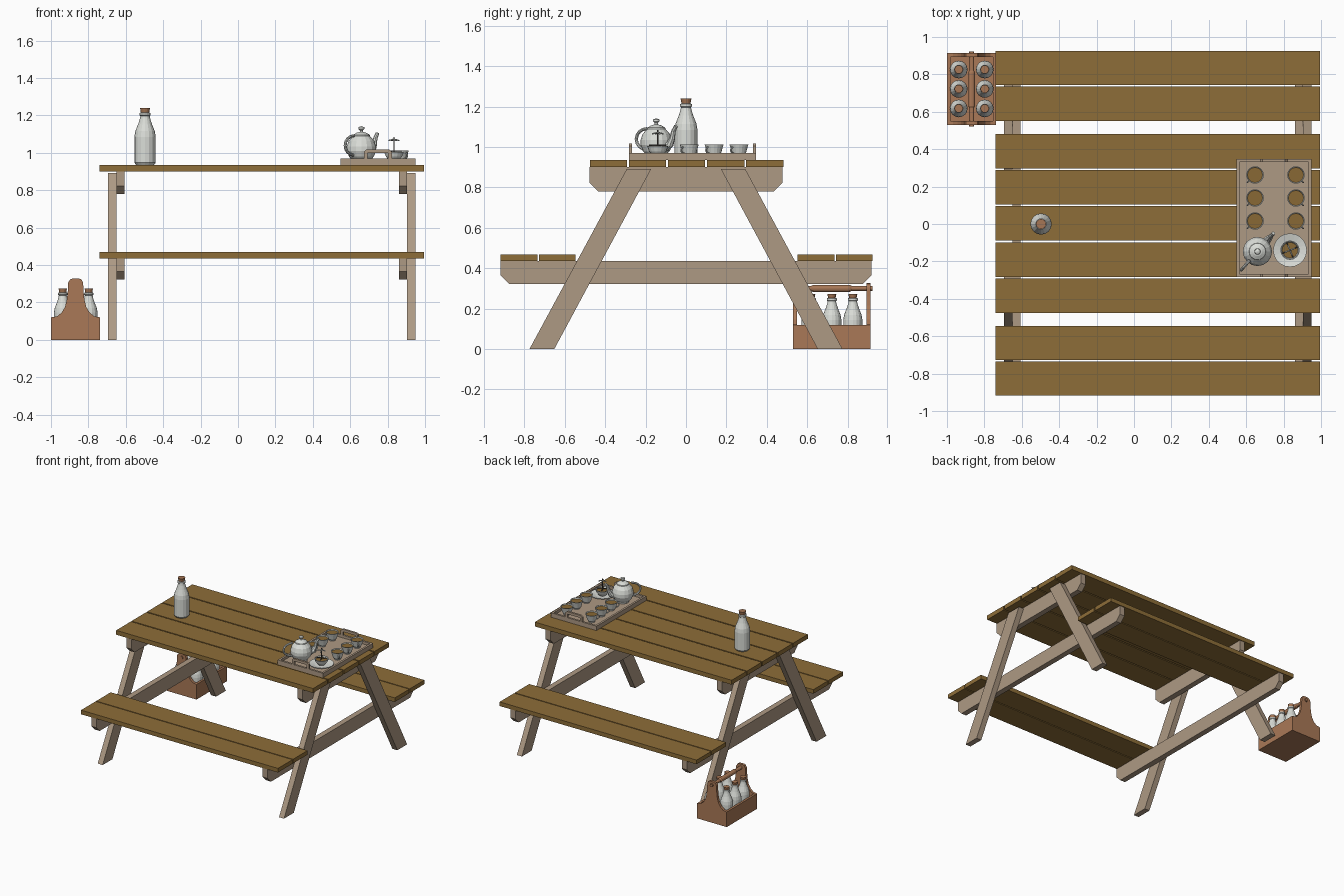
import bpy, bmesh, math
from mathutils import Vector, Matrix

cube = bpy.data.objects.get("Cube")
if cube:
    bpy.data.objects.remove(cube, do_unlink=True)


def material(name, r, g, b):
    m = bpy.data.materials.new(name)
    m.use_nodes = True
    m.diffuse_color = (r, g, b, 1)
    m.node_tree.nodes["Principled BSDF"].inputs["Base Color"].default_value = (r, g, b, 1)
    return m


PLANK = material("golden brown wood", 0.27, 0.155, 0.04)
FRAME = material("pale weathered wood", 0.42, 0.32, 0.23)
CRATE = material("reddish crate wood", 0.40, 0.19, 0.095)
CORK = material("cork", 0.38, 0.18, 0.09)
CHINA = material("milky white", 0.70, 0.72, 0.68)
TEA = material("tea", 0.25, 0.14, 0.035)
METAL = material("dark metal", 0.10, 0.09, 0.08)


def finish(name, bm, mat, loc=(0, 0, 0), scale=1):
    bmesh.ops.recalc_face_normals(bm, faces=bm.faces)
    me = bpy.data.meshes.new(name)
    bm.to_mesh(me)
    bm.free()
    me.materials.append(mat)
    ob = bpy.data.objects.new(name, me)
    ob.location = loc
    ob.scale = (scale,) * 3
    bpy.context.collection.objects.link(ob)
    return ob


def box(name, x, y, z, mat):
    bm = bmesh.new()
    bmesh.ops.create_cube(bm, size=1)
    for v in bm.verts:
        v.co = [lo + (c + 0.5) * (hi - lo) for c, (lo, hi) in zip(v.co, (x, y, z))]
    return finish(name, bm, mat)


def prism(name, outline, axis, lo, hi, mat):
    """Extrude an outline of (across, height) points along the x or y axis."""
    bm = bmesh.new()
    place = (lambda a, z: (lo, a, z)) if axis == "x" else (lambda a, z: (a, lo, z))
    face = bm.faces.new([bm.verts.new(place(a, z)) for a, z in outline])
    out = bmesh.ops.extrude_face_region(bm, geom=[face])["geom"]
    shift = Vector((hi - lo, 0, 0) if axis == "x" else (0, hi - lo, 0))
    bmesh.ops.translate(bm, vec=shift, verts=[g for g in out if isinstance(g, bmesh.types.BMVert)])
    return finish(name, bm, mat)


def lathe(name, profile, loc, mat, scale=1, sides=16):
    """Spin a profile of (radius, height) points round the z axis."""
    bm = bmesh.new()
    verts = [bm.verts.new((r, 0, z)) for r, z in profile]
    edges = [bm.edges.new(p) for p in zip(verts, verts[1:])]
    bmesh.ops.spin(bm, geom=verts + edges, axis=(0, 0, 1), cent=(0, 0, 0),
                   angle=math.tau, steps=sides)
    bmesh.ops.remove_doubles(bm, verts=bm.verts, dist=0.0001)
    return finish(name, bm, mat, loc, scale)


def tube(name, path, radii, loc, turn, mat, sides=8):
    """Sweep a ring along a path of (outward, height) points in a turned upright plane."""
    bm = bmesh.new()
    pts = [Vector((a, 0, z)) for a, z in path]
    rings = []
    for i, p in enumerate(pts):
        d = (pts[min(i + 1, len(pts) - 1)] - pts[max(i - 1, 0)]).normalized()
        side = Vector((0, 1, 0))
        up = d.cross(side)
        r = radii[i] if isinstance(radii, tuple) else radii
        rings.append([bm.verts.new(p + r * (math.cos(t) * side + math.sin(t) * up))
                      for t in (math.tau * k / sides for k in range(sides))])
    for a, b in zip(rings, rings[1:]):
        for k in range(sides):
            n = (k + 1) % sides
            bm.faces.new((a[k], a[n], b[n], b[k]))
    bm.faces.new(rings[0])
    bm.faces.new(rings[-1])
    bmesh.ops.rotate(bm, verts=bm.verts, matrix=Matrix.Rotation(turn, 3, "Z"))
    return finish(name, bm, mat, loc)


# Table top and bench planks
SPAN = (-0.74, 0.995)
for i in range(5):
    c = 0.003 + (i - 2) * 0.1935
    box("table_plank", SPAN, (c - 0.092, c + 0.092), (0.9, 0.935), PLANK)
for s in (-1, 1):
    for c in (0.64, 0.83):
        y = s * c + 0.003
        box("bench_plank", SPAN, (y - 0.091, y + 0.091), (0.435, 0.468), PLANK)


# Cross beams with clipped lower corners, and splayed legs
def beam(name, half, z0, z1, x0):
    c = 0.042
    prism(name, [(-half, z1), (-half, z0 + c), (-half + c, z0), (half - c, z0),
                 (half, z0 + c), (half, z1)], "x", x0, x0 + 0.044, FRAME)


for leg_x, beam_x in ((-0.694, -0.65), (0.904, 0.86)):
    beam("table_beam", 0.477, 0.78, 0.9, beam_x)
    beam("bench_beam", 0.918, 0.322, 0.435, beam_x)
    for s in (-1, 1):
        prism("leg", [(s * 0.775, 0), (s * 0.652, 0), (s * 0.172, 0.892), (s * 0.293, 0.892)],
              "x", leg_x, leg_x + 0.044, FRAME)


# Corked bottles
def bottle(x, y, z, scale):
    lathe("bottle", [(0, 0), (0.048, 0), (0.057, 0.012), (0.057, 0.15), (0.052, 0.18),
                     (0.036, 0.22), (0.027, 0.25), (0.025, 0.262), (0.03, 0.266),
                     (0.03, 0.278), (0.024, 0.28), (0, 0.28)], (x, y, z), CHINA, scale)
    lathe("bottle_cork", [(0, 0.279), (0.022, 0.279), (0.027, 0.305), (0, 0.305)],
          (x, y, z), CORK, scale)


bottle(-0.497, 0, 0.935, 1)

# Bottle crate with shaped ends and a round handle
CX = -0.868
half_end = [(0.131, 0), (0.131, 0.12), (0.1, 0.125), (0.075, 0.145), (0.057, 0.175),
            (0.047, 0.215), (0.042, 0.26), (0.04, 0.305), (0.03, 0.323), (0.015, 0.328)]
end = [(CX + a, z) for a, z in half_end] + [(CX - a, z) for a, z in reversed(half_end)]
for y in (0.53, 0.894):
    prism("crate_end", end, "y", y, y + 0.02, CRATE)
for s in (-1, 1):
    x = CX + s * 0.122
    box("crate_side", (x - 0.009, x + 0.009), (0.55, 0.894), (0, 0.12), CRATE)
box("crate_floor", (CX - 0.113, CX + 0.113), (0.55, 0.894), (0, 0.02), CRATE)
tube("crate_handle", [(0.522, 0), (0.62, 0), (0.63, 0), (0.81, 0), (0.82, 0), (0.923, 0)],
     (0.013, 0.013, 0.018, 0.018, 0.013, 0.013), (CX, 0, 0.3), math.pi / 2, CRATE, 12)
for x in (-0.937, -0.798):
    for y in (0.618, 0.722, 0.826):
        bottle(x, y, 0.02, 0.83)

# Serving tray with raised grips at both ends
X0, X1, Y0, Y1, Z0 = 0.547, 0.948, -0.283, 0.347, 0.935
W = 0.016
box("tray_floor", (X0, X1), (Y0, Y1), (Z0, Z0 + 0.014), FRAME)
for x in (X0, X1 - W):
    box("tray_side", (x, x + W), (Y0, Y1), (Z0 + 0.014, 0.97), FRAME)
MX = (X0 + X1) / 2
grip = [(0.075, 0.97), (0.075, 1.005), (0.06, 1.018), (-0.06, 1.018), (-0.075, 1.005),
        (-0.075, 0.97), (-0.055, 0.97), (-0.055, 0.998), (0.055, 0.998), (0.055, 0.97)]
for y in (Y0, Y1 - W):
    box("tray_end", (X0 + W, X1 - W), (y, y + W), (Z0 + 0.014, 0.97), FRAME)
    prism("tray_grip", [(MX + a, z) for a, z in grip], "y", y, y + W, FRAME)
ZT = Z0 + 0.014


# Teacups with handles, filled with tea
def loop(r, height, start, tall):
    """Half-round handle path bulging outward."""
    return [(start + r * math.sin(t), height + tall * math.cos(t))
            for t in (math.pi * k / 8 for k in range(9))]


for x, turn in ((0.647, 3.9), (0.866, -0.8)):
    for y in (0.016, 0.139, 0.262):
        at = (x, y, ZT)
        lathe("teacup", [(0, 0), (0.024, 0), (0.024, 0.006), (0.034, 0.018), (0.04, 0.04),
                         (0.047, 0.064), (0.043, 0.064), (0.038, 0.048), (0, 0.046)], at, CHINA)
        lathe("cup_tea", [(0, 0.056), (0.0405, 0.056), (0.039, 0.05), (0, 0.05)], at, TEA)
        tube("cup_handle", loop(0.02, 0.036, 0.036, 0.016), 0.004, at, turn, CHINA, 6)

# Teapot with lid, spout and handle
POT = (0.66, -0.147, ZT)
lathe("teapot_body", [(0, 0), (0.045, 0), (0.047, 0.01), (0.066, 0.03), (0.078, 0.06),
                      (0.078, 0.085), (0.068, 0.115), (0.048, 0.138), (0.04, 0.142),
                      (0, 0.142)], POT, CHINA)
lathe("teapot_lid", [(0, 0.14), (0.046, 0.14), (0.044, 0.147), (0.025, 0.158), (0.009, 0.163),
                     (0.008, 0.17), (0.016, 0.178), (0.015, 0.188), (0, 0.193)], POT, CHINA)
tube("teapot_spout", [(0.06, 0.05), (0.09, 0.065), (0.105, 0.095), (0.113, 0.13), (0.13, 0.155)],
     (0.022, 0.019, 0.014, 0.011, 0.01), POT, 0.85, CHINA)
tube("teapot_handle", loop(0.07, 0.09, 0.062, 0.052), 0.008, POT, 0.85 + math.pi, CHINA)

# Sugar stand: saucer, bowl, tongs rod and crossbars
ST = (0.834, -0.14, ZT)
lathe("stand_saucer", [(0, 0), (0.05, 0), (0.09, 0.014), (0.09, 0.018), (0.05, 0.008),
                       (0, 0.008)], ST, CHINA, 1, 20)
lathe("stand_bowl", [(0, 0.008), (0.025, 0.008), (0.043, 0.03), (0.052, 0.055), (0.047, 0.055),
                     (0.04, 0.042), (0, 0.04)], ST, CHINA)
lathe("bowl_filling", [(0, 0.046), (0.042, 0.046), (0.04, 0.043), (0, 0.042)], ST, TEA)
tube("stand_rod", [(0, 0.04), (0, 0.135)], 0.004, ST, 0, METAL, 6)
for turn in (0.4, 0.4 + math.pi / 2):
    tube("top_crossbar", [(-0.03, 0.116), (0, 0.124), (0.03, 0.116)], 0.004, ST, turn, CHINA, 6)
    tube("low_crossbar", [(-0.045, 0.06), (0.045, 0.06)], 0.003, ST, turn, METAL, 6)
